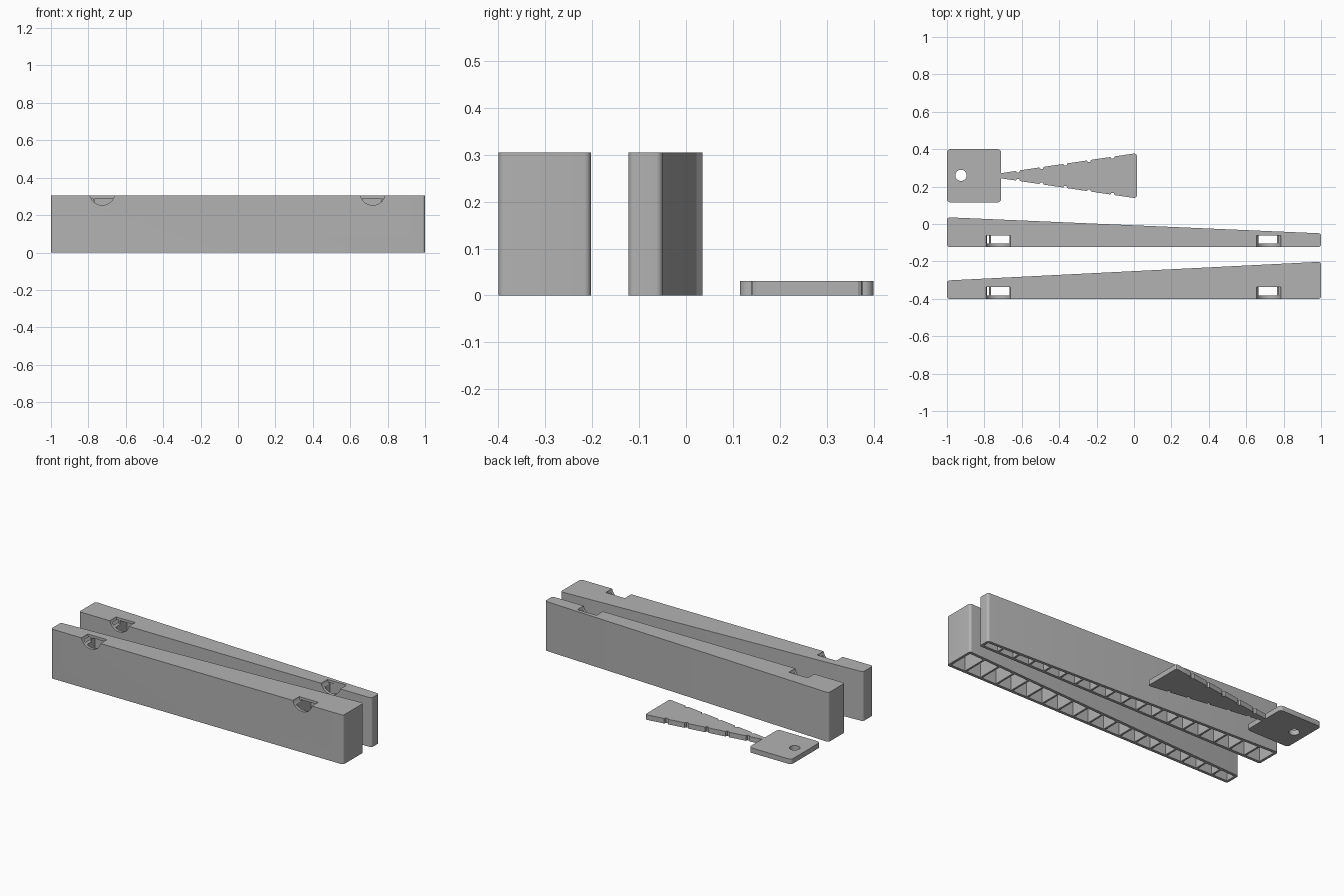
import bpy, bmesh, math
from mathutils import Vector

if "Cube" in bpy.data.objects:
    bpy.data.objects.remove(bpy.data.objects["Cube"])

grey = bpy.data.materials.new("plain grey")
grey.diffuse_color = (0.45, 0.45, 0.45, 1)
grey.use_nodes = True
grey.node_tree.nodes["Principled BSDF"].inputs["Base Color"].default_value = grey.diffuse_color


def rounded(points, radius, steps=5):
    """Round every corner of a convex outline."""
    out = []
    for i, p in enumerate(points):
        p = Vector(p)
        a = (Vector(points[i - 1]) - p).normalized()
        b = (Vector(points[(i + 1) % len(points)]) - p).normalized()
        half = a.angle(b) / 2
        centre = p + (a + b).normalized() * radius / math.sin(half)
        start = p + a * radius / math.tan(half) - centre
        end = p + b * radius / math.tan(half) - centre
        for k in range(steps + 1):
            v = start.lerp(end, k / steps).normalized() * radius
            out.append(tuple(centre + v))
    return out


def prisms(name, outlines, z0, z1):
    """Extrude counter-clockwise outlines upward into one object."""
    bm = bmesh.new()
    for outline in outlines:
        low = [bm.verts.new((x, y, z0)) for x, y in outline]
        high = [bm.verts.new((x, y, z1)) for x, y in outline]
        bm.faces.new(low[::-1])
        bm.faces.new(high)
        n = len(low)
        for i in range(n):
            j = (i + 1) % n
            bm.faces.new((low[i], low[j], high[j], high[i]))
    mesh = bpy.data.meshes.new(name)
    bm.to_mesh(mesh)
    bm.free()
    obj = bpy.data.objects.new(name, mesh)
    bpy.context.collection.objects.link(obj)
    mesh.materials.append(grey)
    return obj


def cut(obj, cutter):
    """Subtract the cutter, then remove it."""
    bpy.context.view_layer.objects.active = obj
    mod = obj.modifiers.new("cut", 'BOOLEAN')
    mod.operation, mod.solver, mod.object = 'DIFFERENCE', 'EXACT', cutter
    bpy.ops.object.modifier_apply(modifier=mod.name)
    bpy.data.objects.remove(cutter, do_unlink=True)


def smooth(obj):
    bpy.ops.object.select_all(action='DESELECT')
    obj.select_set(True)
    bpy.context.view_layer.objects.active = obj
    bpy.ops.object.shade_smooth_by_angle(angle=math.radians(25))


HEIGHT, WALL, TOP, PITCH, RIB = 0.305, 0.018, 0.016, 0.11, 0.012


def tapered_bar(name, front, back_left, back_right):
    bar = prisms(name, [rounded([(-1, front), (1, front), (1, back_right),
                                 (-1, back_left)], 0.014)], 0, HEIGHT)

    def back(x):
        return back_left + (back_right - back_left) * (x + 1) / 2 - WALL

    # row of open cells underneath, leaving thin ribs between them
    cells = []
    for i in range(-9, 9):
        a, b = i * PITCH + RIB / 2, (i + 1) * PITCH - RIB / 2
        cells.append([(a, front + WALL), (b, front + WALL), (b, back(b)), (a, back(a))])
    cut(bar, prisms("cell_cutter", cells, -0.1, HEIGHT - TOP))

    # round finger notches in the top front edge
    for x in (-0.726, 0.72):
        bpy.ops.mesh.primitive_cylinder_add(
            vertices=48, radius=0.067, depth=0.082,
            location=(x, front + 0.021, 0.32), rotation=(math.pi / 2, 0, 0))
        cut(bar, bpy.context.object)
    smooth(bar)


tapered_bar("front_bar", -0.4, -0.302, -0.202)
tapered_bar("rear_bar", -0.123, 0.036, -0.05)

# key head with a hanging hole
MID, THICK = 0.258, 0.031
head = prisms("key_head", [rounded([(-1, 0.115), (-0.71, 0.115), (-0.71, 0.4),
                                    (-1, 0.4)], 0.02)], 0, THICK)
bpy.ops.mesh.primitive_cylinder_add(vertices=32, radius=0.03, depth=0.2,
                                    location=(-0.925, 0.26, 0))
cut(head, bpy.context.object)
smooth(head)


# measuring wedge with small notches along both edges
def half_width(x):
    return 0.014 + (x + 0.71) * 0.107 / 0.725


edge = [(-0.712, half_width(-0.712))]
for i in range(5):
    x = -0.62 + i * 0.1265
    edge += [(x - 0.012, half_width(x - 0.012)), (x - 0.006, half_width(x) - 0.011),
             (x + 0.006, half_width(x) - 0.011), (x + 0.010, half_width(x + 0.010))]
edge += [(0.0, half_width(0.0)), (0.010, half_width(0.0) - 0.002),
         (0.015, half_width(0.0) - 0.010)]
outline = [(x, MID - w) for x, w in edge] + [(x, MID + w) for x, w in reversed(edge)]
smooth(prisms("key_wedge", [outline], 0, THICK))
